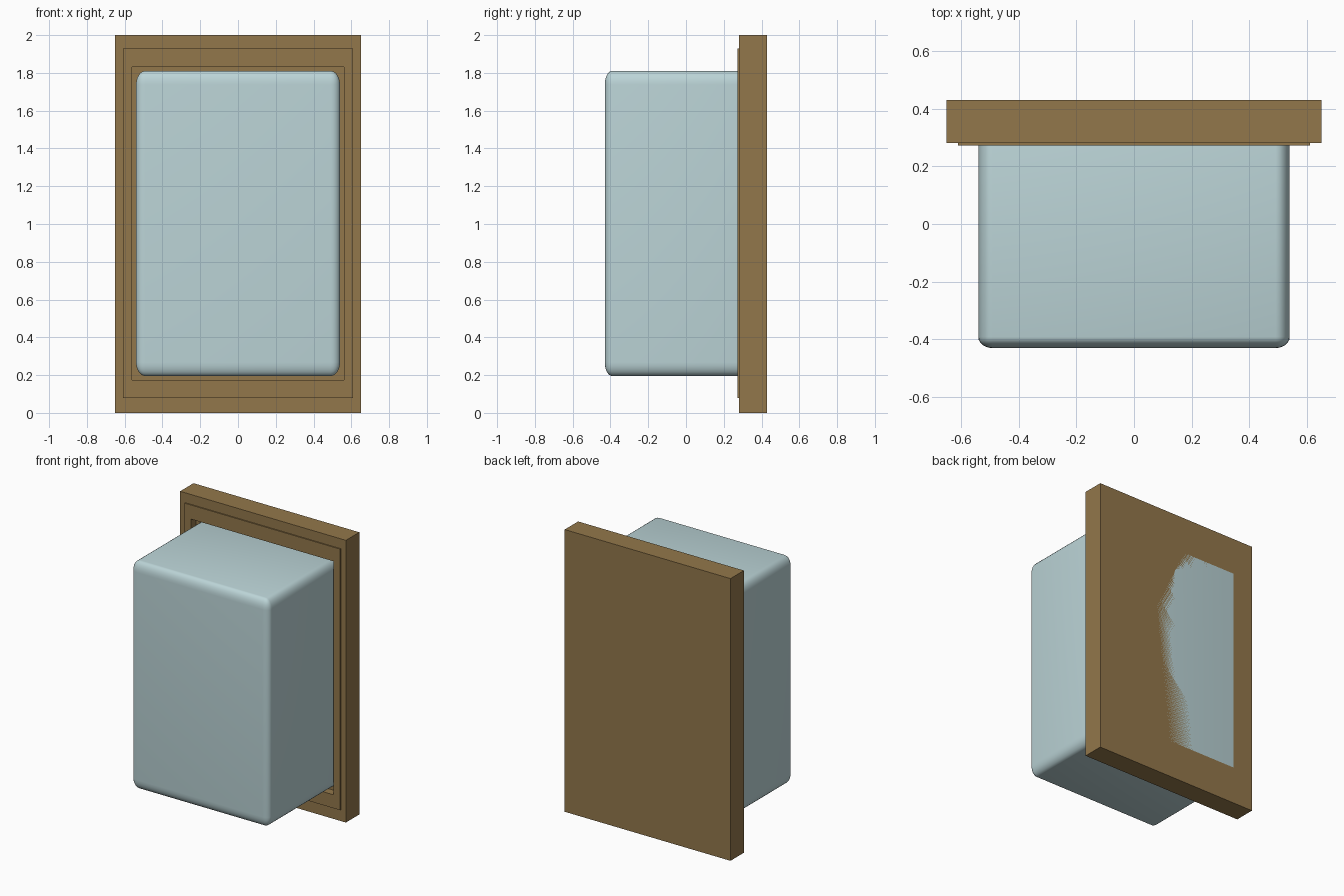
import bpy, bmesh

if "Cube" in bpy.data.objects:
    bpy.data.objects.remove(bpy.data.objects["Cube"])


def material(name, color):
    m = bpy.data.materials.new(name)
    m.diffuse_color = color
    m.use_nodes = True
    m.node_tree.nodes["Principled BSDF"].inputs["Base Color"].default_value = m.diffuse_color
    return m


def add_object(name, bm, mat):
    bmesh.ops.recalc_face_normals(bm, faces=bm.faces)
    mesh = bpy.data.meshes.new(name)
    bm.to_mesh(mesh)
    bm.free()
    mesh.materials.append(mat)
    ob = bpy.data.objects.new(name, mesh)
    bpy.context.collection.objects.link(ob)
    return ob


wood = material("wood", (0.29, 0.185, 0.07, 1))
pale_blue = material("pale_blue", (0.50, 0.66, 0.68, 1))

# Frame: solid back, raised trim and shallow recess, as nested rectangles
# (half width, bottom, top, y)
steps = [
    (0.65, 0.0, 2.0, 0.43),
    (0.65, 0.0, 2.0, 0.28),
    (0.61, 0.08, 1.93, 0.28),
    (0.61, 0.08, 1.93, 0.272),
    (0.56, 0.175, 1.83, 0.272),
    (0.56, 0.175, 1.83, 0.33),
]
bm = bmesh.new()
rings = [[bm.verts.new(p) for p in ((-w, y, b), (w, y, b), (w, y, t), (-w, y, t))]
         for w, b, t, y in steps]
for r, s in zip(rings, rings[1:]):
    for i in range(4):
        j = (i + 1) % 4
        bm.faces.new((r[i], r[j], s[j], s[i]))
bm.faces.new(rings[0])
bm.faces.new(rings[-1])
add_object("back_frame", bm, wood)

# Rounded box: unit cube bevelled before stretching
bm = bmesh.new()
bmesh.ops.create_cube(bm, size=1)
bmesh.ops.bevel(bm, geom=bm.edges[:], offset=0.045, segments=6,
                profile=0.5, affect='EDGES')
bmesh.ops.scale(bm, vec=(1.08, 0.86, 1.615), verts=bm.verts)
bmesh.ops.translate(bm, vec=(0, 0, 1.003), verts=bm.verts)
box = add_object("rounded_box", bm, pale_blue)
bpy.context.view_layer.objects.active = box
box.select_set(True)
bpy.ops.object.shade_smooth_by_angle()
